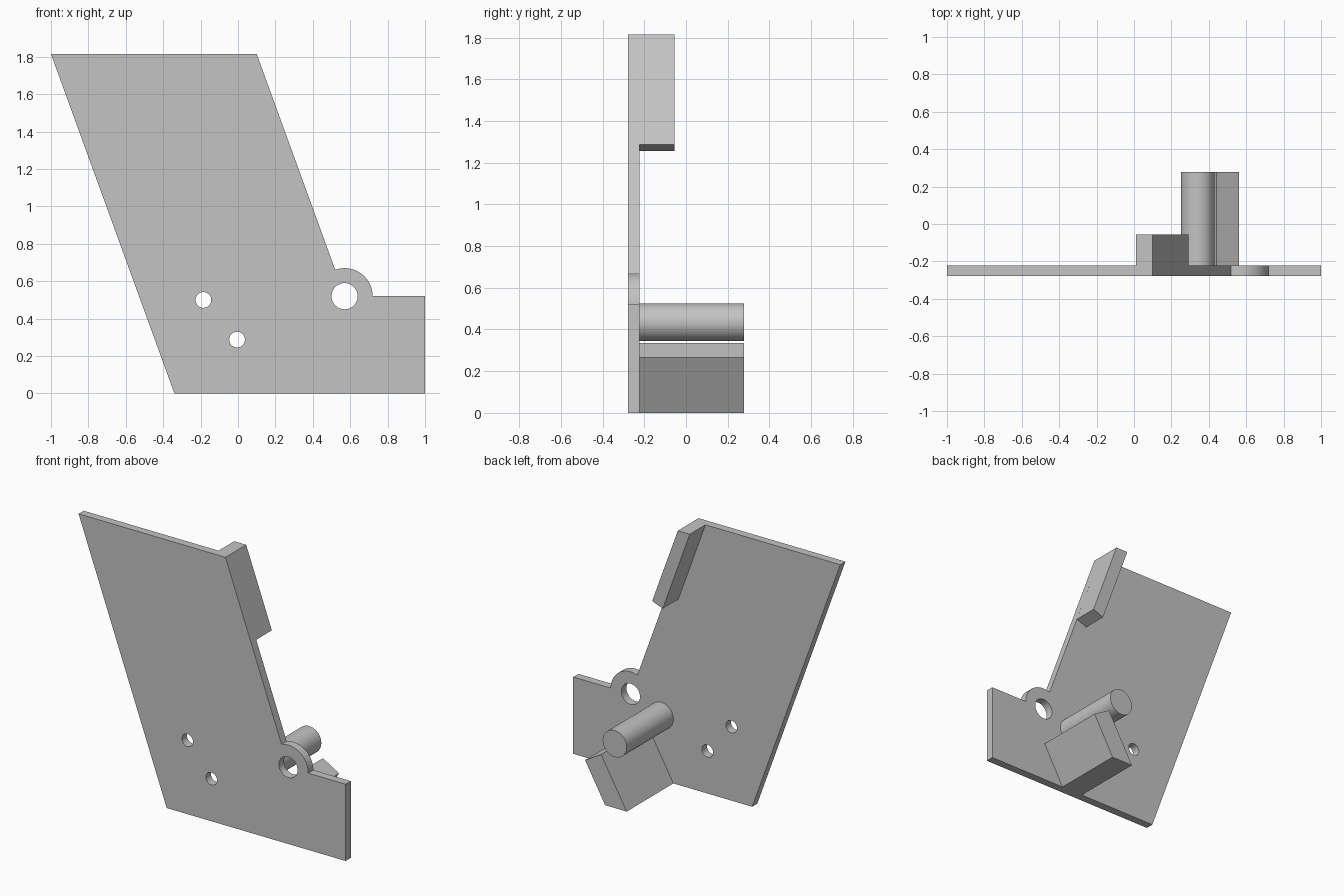
import bpy, bmesh, math
from mathutils import Matrix

if "Cube" in bpy.data.objects:
    bpy.data.objects.remove(bpy.data.objects["Cube"])

grey = bpy.data.materials.new("plain grey")
grey.diffuse_color = (0.55, 0.55, 0.55, 1)
grey.use_nodes = True
grey.node_tree.nodes["Principled BSDF"].inputs["Base Color"].default_value = grey.diffuse_color

FRONT, BACK, END = -0.277, -0.222, 0.277   # plate front, plate back, far end
SLOPE = 0.3636                             # sideways lean of the plate edges


def arc(cx, cz, r, a0=0, a1=360, n=48):
    """Points along an arc; a full circle leaves out the repeated last point."""
    steps = n if a1 - a0 == 360 else n + 1
    return [(cx + r * math.cos(math.radians(a0 + (a1 - a0) * i / n)),
             cz + r * math.sin(math.radians(a0 + (a1 - a0) * i / n)))
            for i in range(steps)]


def extrude_profile(name, loops, y0, y1):
    """Extrude x-z outlines along y; loops after the first are holes."""
    curve = bpy.data.curves.new(name + "_profile", 'CURVE')
    curve.dimensions = '2D'
    curve.fill_mode = 'BOTH'
    curve.extrude = (y1 - y0) / 2
    for pts in loops:
        spline = curve.splines.new('POLY')
        spline.points.add(len(pts) - 1)
        for p, (x, z) in zip(spline.points, pts):
            p.co = (x, z, 0, 1)
        spline.use_cyclic_u = True
    helper = bpy.data.objects.new(name + "_profile", curve)
    bpy.context.collection.objects.link(helper)
    bpy.context.view_layer.update()
    mesh = bpy.data.meshes.new_from_object(helper)
    bpy.data.objects.remove(helper)

    # Stand the profile upright and weld it into one solid
    mesh.transform(Matrix.Translation((0, (y0 + y1) / 2, 0))
                   @ Matrix.Rotation(math.pi / 2, 4, 'X'))
    bm = bmesh.new()
    bm.from_mesh(mesh)
    bmesh.ops.remove_doubles(bm, verts=bm.verts, dist=1e-5)
    bmesh.ops.recalc_face_normals(bm, faces=bm.faces)
    bm.to_mesh(mesh)
    bm.free()
    mesh.name = name
    mesh.materials.clear()
    mesh.materials.append(grey)
    obj = bpy.data.objects.new(name, mesh)
    bpy.context.collection.objects.link(obj)
    bpy.ops.object.select_all(action='DESELECT')
    obj.select_set(True)
    bpy.context.view_layer.objects.active = obj
    bpy.ops.object.shade_smooth_by_angle(angle=math.radians(30))
    return obj


# Leaning side plate with a round lug and three through holes
outline = [(-0.34, 0), (1, 0), (1, 0.52)]
outline += arc(0.57, 0.52, 0.15, 0, 109.5, 24)
outline += [(0.1, 1.815), (-1, 1.815)]
holes = [arc(0.57, 0.52, 0.07), arc(-0.185, 0.5, 0.042), arc(-0.005, 0.288, 0.042)]
extrude_profile("side_plate", [outline] + holes, FRONT, BACK)

# Upper flange along the leaning edge, its lower end cut square
extrude_profile("upper_flange", [[
    (0.01, 1.815), (0.01 + SLOPE * 0.558, 1.257),
    (0.1 + SLOPE * 0.528, 1.287), (0.1, 1.815)]], BACK, -0.055)

# Round pin
extrude_profile("pin", [arc(0.34, 0.435, 0.09)], BACK, END)

# Tilted support block
extrude_profile("support_block", [[
    (0.25, 0), (0.412, 0), (0.562, 0.265), (0.442, 0.335)]], BACK, END)
